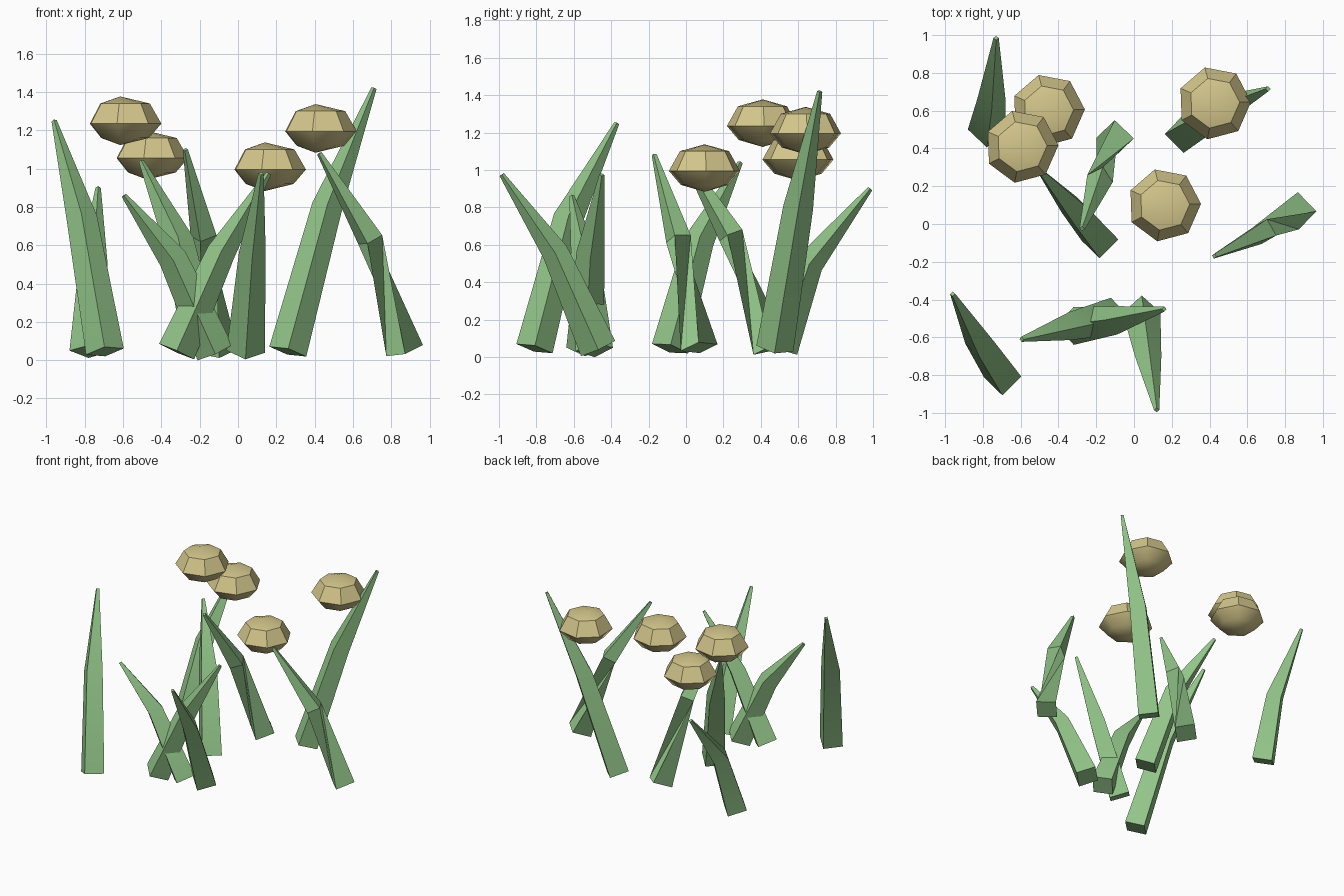
import bpy
import bmesh
from math import cos, sin, pi, radians
from mathutils import Vector

old = bpy.data.objects.get("Cube")
if old:
    bpy.data.objects.remove(old, do_unlink=True)


def make_material(name, colour):
    mat = bpy.data.materials.new(name)
    mat.use_nodes = True
    mat.diffuse_color = (*colour, 1)
    mat.node_tree.nodes["Principled BSDF"].inputs["Base Color"].default_value = (*colour, 1)
    return mat


GREEN = make_material("leaf green", (0.29, 0.56, 0.25))
YELLOW = make_material("pale yellow", (0.66, 0.57, 0.26))


def finish(bm, name, mat, angle):
    bmesh.ops.recalc_face_normals(bm, faces=bm.faces)
    mesh = bpy.data.meshes.new(name)
    bm.to_mesh(mesh)
    bm.free()
    mesh.materials.append(mat)
    obj = bpy.data.objects.new(name, mesh)
    bpy.context.collection.objects.link(obj)
    bpy.ops.object.select_all(action='DESELECT')
    obj.select_set(True)
    bpy.context.view_layer.objects.active = obj
    bpy.ops.object.shade_smooth_by_angle(angle=radians(angle))
    return obj


def skin(bm, rings):
    """Join neighbouring vertex rings with quads."""
    for low, high in zip(rings, rings[1:]):
        n = len(low)
        for i in range(n):
            j = (i + 1) % n
            bm.faces.new((low[i], low[j], high[j], high[i]))


def blade(name, base, mid, tip, mid_radius=0.08, twist=0):
    """Bent, tapering four-sided leaf, optionally twisted below the bend."""
    base, mid, tip = Vector(base), Vector(mid), Vector(tip)
    lower, upper = (mid - base).normalized(), (tip - mid).normalized()
    sections = ((base, lower, 0.1, 0),
                (mid, (lower + upper).normalized(), mid_radius, twist),
                (tip, upper, 0.014, twist))
    bm = bmesh.new()
    rings = []
    for centre, direction, radius, turn in sections:
        tilt = Vector((0, 0, 1)).rotation_difference(direction)
        ring = []
        for i in range(4):
            a = i * pi / 2 + radians(turn)
            ring.append(bm.verts.new(centre + tilt @ Vector((radius * cos(a), radius * sin(a), 0))))
        rings.append(ring)
    skin(bm, rings)
    bm.faces.new(rings[0])
    bm.faces.new(rings[-1])
    finish(bm, name, GREEN, 60)


def flower(name, centre):
    """Seven-sided flattened flower head."""
    centre = Vector(centre)
    bm = bmesh.new()
    rings = []
    for radius, z in ((0.13, -0.09), (0.195, -0.015), (0.135, 0.09)):
        ring = []
        for i in range(7):
            a = 2 * pi * i / 7 + radians(2)
            ring.append(bm.verts.new(centre + Vector((radius * cos(a), radius * sin(a), z))))
        rings.append(ring)
    skin(bm, rings)
    for ring, z in ((rings[0], -0.127), (rings[-1], 0.127)):
        pole = bm.verts.new(centre + Vector((-0.02, 0, z)))
        for i in range(7):
            bm.faces.new((ring[i], ring[(i + 1) % 7], pole))
    finish(bm, name, YELLOW, 40)


# Leaves
blade("back_right_leaf", (-0.78, 0.50, 0.045), (-0.755, 0.66, 0.50), (-0.73, 0.985, 0.90), 0.075)
blade("front_right_leaf", (-0.695, -0.81, 0.045), (-0.815, -0.63, 0.74), (-0.96, -0.37, 1.25))
blade("middle_right_leaf", (-0.18, -0.085, 0.045), (-0.31, 0.07, 0.62), (-0.505, 0.29, 1.04))
blade("back_twisted_leaf", (-0.10, 0.455, 0.045), (-0.18, 0.24, 0.65), (-0.275, -0.025, 1.10), 0.07, 165)
blade("front_crossed_leaf_a", (-0.12, -0.49, 0.04), (-0.34, -0.54, 0.53), (-0.595, -0.61, 0.86), 0.075)
blade("front_crossed_leaf_b", (-0.32, -0.54, 0.045), (-0.09, -0.51, 0.56), (0.16, -0.45, 0.975), 0.075)
blade("front_leaf", (0.04, -0.47, 0.045), (0.075, -0.70, 0.56), (0.12, -0.985, 0.975), 0.07)
blade("left_twisted_leaf", (0.87, 0.07, 0.05), (0.69, -0.04, 0.63), (0.425, -0.17, 1.08), 0.07, 165)
blade("back_left_leaf", (0.26, 0.475, 0.045), (0.465, 0.60, 0.80), (0.71, 0.715, 1.42))

# Flower heads
flower("flower_high", (-0.595, 0.41, 1.25))
flower("flower_back", (-0.455, 0.60, 1.07))
flower("flower_middle", (0.16, 0.10, 1.01))
flower("flower_left", (0.425, 0.64, 1.21))
